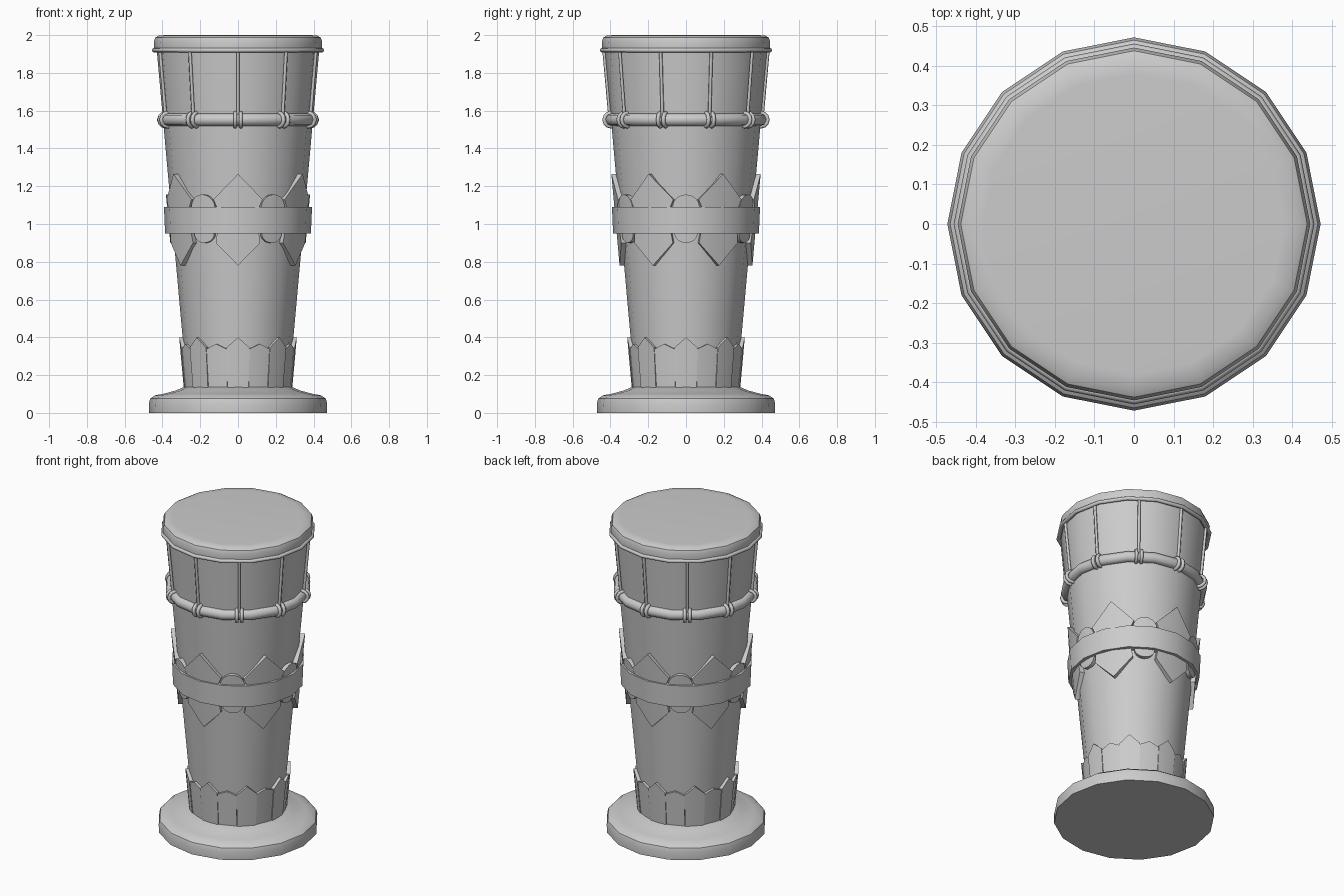
import bpy, bmesh
from math import sin, cos, pi, radians
from mathutils import Vector

if "Cube" in bpy.data.objects:
    bpy.data.objects.remove(bpy.data.objects["Cube"])

SIDES = 16


def body_r(z):
    return 0.27 + (z - 0.14) * 0.09


def polar(r, a, z):
    # angle 0 is the front (-y), growing toward +x
    return Vector((r * sin(a), -r * cos(a), z))


def finish(bm, name, angle=35):
    bmesh.ops.recalc_face_normals(bm, faces=bm.faces)
    me = bpy.data.meshes.new(name)
    bm.to_mesh(me)
    bm.free()
    ob = bpy.data.objects.new(name, me)
    bpy.context.collection.objects.link(ob)
    bpy.ops.object.select_all(action='DESELECT')
    ob.select_set(True)
    bpy.context.view_layer.objects.active = ob
    bpy.ops.object.shade_smooth_by_angle(angle=radians(angle))
    return ob


def lathe(name, profile, closed=False):
    # revolve an (r, z) profile; open ends are capped
    bm = bmesh.new()
    rings = [[bm.verts.new(polar(r, 2 * pi * i / SIDES, z)) for i in range(SIDES)]
             for r, z in profile]
    pairs = list(zip(rings, rings[1:]))
    if closed:
        pairs.append((rings[-1], rings[0]))
    for lo, hi in pairs:
        for i in range(SIDES):
            j = (i + 1) % SIDES
            bm.faces.new((lo[i], lo[j], hi[j], hi[i]))
    if not closed:
        bm.faces.new(rings[0])
        bm.faces.new(rings[-1])
    return finish(bm, name)


def tube(bm, centres, frames, radius, sides=8, closed=False):
    rings = [[bm.verts.new(c + radius * (u * cos(2 * pi * k / sides) + v * sin(2 * pi * k / sides)))
              for k in range(sides)] for c, (u, v) in zip(centres, frames)]
    pairs = list(zip(rings, rings[1:]))
    if closed:
        pairs.append((rings[-1], rings[0]))
    for p, q in pairs:
        for k in range(sides):
            m = (k + 1) % sides
            bm.faces.new((p[k], p[m], q[m], q[k]))


def plate(bm, a0, half, offset):
    # curved plate on the body: right-half outline (x, z), top to bottom, mirrored
    def loop(off):
        def v(x, z):
            return bm.verts.new(polar(body_r(z) + off, a0 + x / body_r(z), z))
        right = [v(x, z) for x, z in half]
        left = [right[0]] + [v(-x, z) for x, z in half[1:-1]] + [right[-1]]
        return right, left
    for outer, inner in zip(loop(offset), loop(-0.012)):
        bm.faces.new(outer)
        bm.faces.new(inner)
        for i in range(len(outer) - 1):
            bm.faces.new((outer[i], outer[i + 1], inner[i + 1], inner[i]))


def plates(name, count, start, half, offset):
    bm = bmesh.new()
    for i in range(count):
        plate(bm, start + 2 * pi * i / count, half, offset)
    finish(bm, name, 30)


# foot, tapered shell and drum skin
lathe("base", [(0.47, 0), (0.472, 0.05), (0.465, 0.075), (0.44, 0.093), (0.40, 0.10),
               (0.33, 0.118), (0.28, 0.14), (0.26, 0.14)])
lathe("body", [(body_r(z), z) for z in (0.12, 0.5, 1.0, 1.5, 1.93)])
lathe("drum_skin", [(0.43, 1.915), (0.443, 1.925), (0.446, 1.965), (0.438, 1.987),
                    (0.418, 1.998), (0.38, 2.0)])
# middle band
lathe("middle_band", [(0.335, 0.95), (0.386, 0.95), (0.392, 1.09), (0.345, 1.09)], True)


# thin rim cord and thick rope ring
def hoop(name, r, z, minor):
    bm = bmesh.new()
    angs = [2 * pi * i / SIDES for i in range(SIDES)]
    tube(bm, [polar(r, a, z) for a in angs],
         [(polar(1, a, 0), Vector((0, 0, 1))) for a in angs], minor, closed=True)
    finish(bm, name, 50)


hoop("rim_cord", 0.444, 1.92, 0.012)
hoop("rope_ring", 0.396, 1.552, 0.034)

# ten vertical cords, each with a pair of loops around the rope ring
cords, knots = bmesh.new(), bmesh.new()
for i in range(10):
    a = 2 * pi * i / 10
    out, side, up = polar(1, a, 0), polar(1, a + pi / 2, 0), Vector((0, 0, 1))
    tube(cords, [polar(body_r(z) + 0.004, a, z) for z in (1.55, 1.92)],
         [(out, side)] * 2, 0.009, 6)
    for s in (-0.015, 0.015):
        c = polar(0.396, a, 1.552) + side * s
        dirs = [out * cos(2 * pi * k / 12) + up * sin(2 * pi * k / 12) for k in range(12)]
        tube(knots, [c + d * 0.036 for d in dirs], [(d, side) for d in dirs], 0.011, 6, True)
finish(cords, "vertical_cords", 65)
finish(knots, "rope_knots", 65)

# pointed leaves and round petals behind the band
plates("band_leaves", 6, 0,
       [(0, 1.265), (0.125, 1.13), (0.105, 1.085), (0.105, 0.955), (0.112, 0.90), (0, 0.78)], 0.024)
arc = [radians(d) for d in range(0, 91, 18)]
petal = [(0.068 * sin(t), 1.09 + 0.066 * cos(t)) for t in arc]
petal += [(0.058 * cos(t), 0.95 - 0.05 * sin(t)) for t in arc]
petal[0], petal[-1] = (0, petal[0][1]), (0, petal[-1][1])
plates("band_petals", 6, pi / 6, petal, 0.02)

# crown of alternating tall and short leaves at the foot
plates("tall_foot_leaves", 8, 0, [(0, 0.40), (0.058, 0.345), (0.053, 0.135), (0, 0.135)], 0.018)
plates("short_foot_leaves", 8, pi / 8, [(0, 0.365), (0.056, 0.338), (0.051, 0.135), (0, 0.135)], 0.014)
